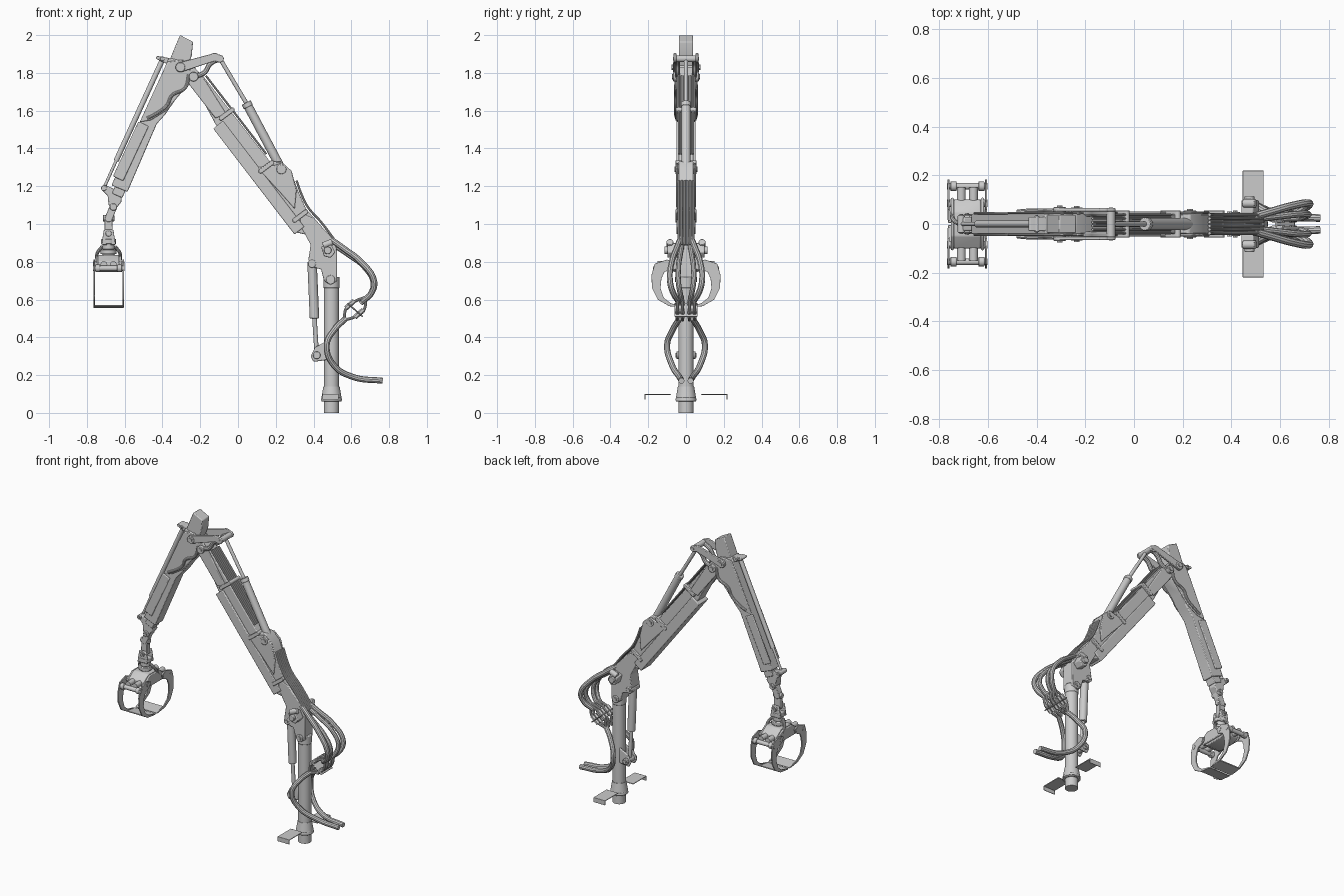
import bpy, bmesh, math
from mathutils import Vector


def finish(name, bm, bevel=0.0):
    bmesh.ops.recalc_face_normals(bm, faces=bm.faces)
    me = bpy.data.meshes.new(name)
    bm.to_mesh(me)
    bm.free()
    ob = bpy.data.objects.new(name, me)
    bpy.context.collection.objects.link(ob)
    if bevel:
        m = ob.modifiers.new("bevel", 'BEVEL')
        m.width, m.segments, m.limit_method = bevel, 2, 'ANGLE'
    return ob


def prism(name, pts, w, c=0.0, axis='y', bevel=0.005):
    """Extrude a side profile by +-w about c along the axis."""
    bm = bmesh.new()
    put = (lambda u, v, t: (u, t, v)) if axis == 'y' else (lambda u, v, t: (t, u, v))
    a = [bm.verts.new(put(u, v, c - w)) for u, v in pts]
    b = [bm.verts.new(put(u, v, c + w)) for u, v in pts]
    bm.faces.new(a)
    bm.faces.new(b[::-1])
    for i in range(len(pts)):
        j = (i + 1) % len(pts)
        bm.faces.new((a[i], a[j], b[j], b[i]))
    return finish(name, bm, bevel)


def tube(name, a, b, r, r2=None, seg=24, bevel=0.0):
    a, b = Vector(a), Vector(b)
    bm = bmesh.new()
    bmesh.ops.create_cone(bm, cap_ends=True, segments=seg, radius1=r,
                          radius2=r if r2 is None else r2, depth=(b - a).length)
    q = (b - a).to_track_quat('Z', 'Y')
    for v in bm.verts:
        v.co = q @ v.co + (a + b) / 2
    return finish(name, bm, bevel)


def pin(name, x, z, w, r):
    tube(name, (x, -w, z), (x, w, z), r, bevel=0.003)
    tube(name + "_core", (x, -w - .006, z), (x, w + .006, z), r * .55, seg=6)


def link(name, a, b, ra, rb, w, c=0.0):
    """Plate with two rounded ends."""
    ang = math.atan2(b[1] - a[1], b[0] - a[0])
    pts = []
    for (x, z), r, s in ((b, rb, -1), (a, ra, 1)):
        for i in range(9):
            t = ang + s * math.pi / 2 + math.pi * i / 8
            pts.append((x + r * math.cos(t), z + r * math.sin(t)))
    return prism(name, pts, w, c, bevel=0.003)


def hose(name, pts, r):
    cu = bpy.data.curves.new(name, 'CURVE')
    cu.dimensions, cu.bevel_depth, cu.bevel_resolution = '3D', r, 3
    cu.resolution_u, cu.use_fill_caps = 8, True
    sp = cu.splines.new('BEZIER')
    sp.bezier_points.add(len(pts) - 1)
    for p, co in zip(sp.bezier_points, pts):
        p.co = co
        p.handle_left_type = p.handle_right_type = 'AUTO'
    tmp = bpy.data.objects.new(name + "_tmp", cu)
    bpy.context.collection.objects.link(tmp)
    me = bpy.data.meshes.new_from_object(tmp.evaluated_get(bpy.context.evaluated_depsgraph_get()))
    bpy.data.objects.remove(tmp)
    ob = bpy.data.objects.new(name, me)
    bpy.context.collection.objects.link(ob)
    return ob


def box_between(name, a, b, h, w, c=0.0):
    """Beam of side height 2h and depth 2w from a to b in the xz plane."""
    d = Vector((b[0] - a[0], b[1] - a[1])).normalized()
    n = Vector((-d.y, d.x)) * h
    return prism(name, [(p[0] + s * n.x, p[1] + s * n.y)
                        for p, s in ((a, 1), (b, 1), (b, -1), (a, -1))], w, c)


# Column, collar and foot plates
CX = .495
tube("column", (CX, 0, 0), (CX, 0, .69), .040, seg=32)
tube("collar_skirt", (CX, 0, .065), (CX, 0, .14), .056, .043, seg=32)
tube("collar_ring", (CX, 0, .06), (CX, 0, .085), .054, bevel=.004)
tube("column_head", (CX, 0, .66), (CX, 0, .72), .043, bevel=.006)
for s in (-1, 1):
    prism("foot_plate", [(s * .08, .096), (s * .215, .096), (s * .215, .07),
                         (s * .219, .07), (s * .219, .101), (s * .08, .101)], .043, .49, 'x', .001)
    # Lift cylinder bracket on column
    prism("column_bracket", [(.40, .27), (.385, .30), (.41, .35), (.47, .38), (.47, .28)], .007, s * .03)
pin("lift_pin_low", .417, .305, .05, .02)

# Lift cylinder
tube("lift_barrel", (.392, 0, .80), (.405, 0, .50), .025, bevel=.004)
tube("lift_rod", (.405, 0, .50), (.417, 0, .305), .012)
pin("lift_pin_high", .392, .79, .045, .022)

# Main boom
prism("boom", [(-.24, 1.83), (-.19, 1.79), (.17, 1.33), (.23, 1.33), (.28, 1.28), (.32, 1.17),
               (.36, 1.08), (.51, .91), (.31, .955), (-.12, 1.53), (-.19, 1.66), (-.27, 1.75),
               (-.28, 1.80)], .041)
box_between("boom_trough", (-.105, 1.525), (.325, .965), .033, .051)
prism("boom_root", [(.33, 1.06), (.40, 1.03), (.515, .91), (.525, .85), (.525, .70), (.49, .675),
                    (.455, .70), (.44, .76), (.40, .77), (.372, .81), (.385, .89), (.33, .99)], .044)
for s in (-1, 1):
    prism("boom_bracket_plate", [(.10, 1.30), (.19, 1.31), (.235, 1.325), (.285, 1.28), (.31, 1.18),
                                 (.30, 1.08), (.22, 1.17)], .005, s * .047)
    prism("boom_tip_plate", [(-.28, 1.80), (-.23, 1.83), (-.18, 1.77), (-.06, 1.58), (-.12, 1.56),
                             (-.26, 1.74)], .005, s * .045)
    prism("root_valve", [(.44, .88), (.49, .90), (.515, .85), (.49, .82), (.455, .83)], .028, s * .07)
    tube("valve_port", (.45, s * .085, .885), (.50, s * .085, .905), .018, bevel=.004)
    tube("valve_cap", (.475, s * .095, .86), (.475, s * .115, .86), .02, bevel=.003)
pin("root_pin", .49, .705, .052, .024)
for x, z in ((-.09, 1.56), (.12, 1.28), (.30, 1.02)):
    link("boom_clamp", (x, z), (x + .06, z + .045), .012, .012, .056)
for i in range(6):
    y = -.038 + .0152 * i
    hose("pipe_low", [(.53, y, .89), (.44, y, 1.01), (.37, y, 1.09), (.335, y, 1.16), (.31, y, 1.23)], .0065)
    tube("pipe_high", (.15, y, 1.37), (-.17, y, 1.785), .0055, seg=10)

# Elbow cylinder and linkage
K, E1, E2, E3 = (.23, 1.29), (-.305, 1.83), (-.235, 1.78), (-.095, 1.875)
tube("elbow_barrel", (K[0], 0, K[1]), (.05, 0, 1.63), .024, bevel=.004)
tube("elbow_gland", (.055, 0, 1.62), (.043, 0, 1.643), .027, bevel=.003)
tube("elbow_rod", (.05, 0, 1.63), (E3[0], 0, E3[1]), .011)
pin("elbow_pin_low", *K, .056, .026)
for (x, z), w in ((E1, .07), (E2, .068), (E3, .062)):
    pin("elbow_pin", x, z, w, .025 if x < -.2 else .018)
for s in (-1, 1):
    link("elbow_link_top", E1, (-.12, 1.885), .026, .02, .007, s * .058)
    link("elbow_link_end", (-.13, 1.885), E3, .02, .02, .007, s * .058)
    hose("elbow_link_low", [(E2[0], s * .045, E2[1]), (-.18, s * .045, 1.80),
                            (-.145, s * .045, 1.85), (E3[0], s * .045, E3[1])], .014)

# Outer arm
prism("arm_tail", [(-.307, 2.0), (-.238, 1.965), (-.245, 1.89), (-.29, 1.78), (-.38, 1.82),
                   (-.345, 1.91)], .038)
prism("arm_sleeve", [(-.365, 1.88), (-.28, 1.86), (-.25, 1.82), (-.26, 1.74), (-.33, 1.66),
                     (-.385, 1.58), (-.43, 1.53), (-.585, 1.17), (-.67, 1.205), (-.405, 1.79)], .042)
box_between("arm_inner_beam", (-.55, 1.35), (-.64, 1.15), .03, .034)
for s in (-1, 1):
    prism("arm_side_plate", [(-.37, 1.86), (-.29, 1.87), (-.25, 1.82), (-.27, 1.73), (-.38, 1.60),
                             (-.46, 1.55), (-.52, 1.54), (-.41, 1.78)], .005, s * .045)
    box_between("arm_side_panel", (-.50, 1.53), (-.635, 1.24), .03, .005, s * .044)
    hose("arm_pipe", [(-.48, s * .05, 1.56), (-.44, s * .054, 1.58), (-.375, s * .054, 1.63),
                      (-.35, s * .054, 1.68), (-.28, s * .054, 1.72), (-.26, s * .05, 1.79)], .009)
tube("extension_barrel", (-.40, 0, 1.87), (-.645, 0, 1.335), .014)
tube("extension_rod", (-.645, 0, 1.335), (-.71, 0, 1.19), .008)
link("extension_lug", (-.425, 1.88), (-.36, 1.86), .009, .018, .028)
pin("extension_pin", -.40, 1.875, .032, .012)
prism("arm_tip", [(-.725, 1.185), (-.70, 1.205), (-.62, 1.17), (-.615, 1.12), (-.655, 1.07),
                  (-.685, 1.10), (-.69, 1.15)], .028)
pin("tip_pin", -.71, 1.19, .036, .015)

# Swing links and rotator
GX = -.685
pin("hanger_pin", -.66, 1.09, .036, .019)
link("hanger_link", (-.66, 1.09), (GX, 1.03), .02, .02, .02)
tube("hanger_cross_pin", (GX - .03, 0, 1.03), (GX + .03, 0, 1.03), .017, bevel=.003)
link("hanger_low_link", (GX, 1.03), (GX, .955), .02, .022, .018)
for s in (-1, 1):
    prism("rotator_yoke", [(GX - .025, .97), (GX + .025, .97), (GX + .038, .89), (GX - .038, .89)],
          .007, s * .028)
pin("rotator_pin", GX, .95, .04, .016)
for z0, z1, r in ((.895, .92, .04), (.865, .895, .032), (.84, .865, .042), (.79, .84, .035)):
    tube("rotator", (GX, 0, z0), (GX, 0, z1), r, bevel=.003)

# Grapple frame
prism("grapple_frame", [(-.10, .80), (-.05, .835), (.05, .835), (.10, .80), (.10, .765),
                        (.06, .745), (-.06, .745), (-.10, .765)], .055, GX, 'x')
for s in (-1, 1):
    prism("frame_end_plate", [(-.11, .79), (-.05, .83), (.05, .83), (.11, .79), (.09, .755),
                              (-.09, .755)], .006, GX + s * .062, 'x')
    tube("grapple_cylinder", (GX + s * .025, -.15, .785), (GX + s * .025, .15, .785), .018)
    hose("grapple_hose", [(GX + s * .035, 0, .88), (GX + s * .06, .02, .845),
                          (GX + s * .06, .05, .80)], .009)

# Grapple claws
claw = [(.06, .795), (.10, .812), (.165, .79), (.183, .73), (.18, .66), (.15, .60), (.09, .566),
        (.015, .557), (.015, .564), (.08, .58), (.118, .61), (.135, .66), (.13, .71), (.115, .745), (.07, .765)]
for s in (-1, 1):
    for e in (-1, 1):
        prism("claw_plate", [(s * y, z) for y, z in claw], .004, GX + e * .077, 'x', .001)
    for y, z, r in ((.155, .765, .014), (.085, .785, .016)):
        tube("claw_crossbar", (GX - .083, s * y, z), (GX + .083, s * y, z), r)
    for e in (-1, 1):
        tube("claw_boss", (GX + e * .045, s * .155, .765), (GX + e * .07, s * .155, .765), .02, bevel=.003)
    prism("claw_tip", [(s * .005, .556), (s * .09, .565), (s * .09, .572), (s * .005, .561)],
          .079, GX, 'x', .001)

# Hoses at the column with their couplings
for s in (-1, 1):
    hose("hose_upper_outer", [(.49, s * .03, .92), (.56, s * .05, .87), (.65, s * .075, .80),
                              (.72, s * .085, .70), (.71, s * .07, .64), (.66, s * .04, .59)], .016)
    hose("hose_upper_inner", [(.49, s * .02, .90), (.58, s * .03, .84), (.67, s * .04, .77),
                              (.715, s * .04, .69), (.70, s * .03, .63), (.65, s * .02, .58)], .014)
    hose("hose_lower", [(.57, s * .035, .50), (.51, s * .07, .44), (.47, s * .10, .36),
                        (.505, s * .075, .255), (.61, s * .035, .19), (.765, s * .024, .17)], .016)
    for y in (.018, .045):
        for k in (-.03, .03):
            hose("coupling_loop", [(.68, s * y, .615), (.64 + k * .8, s * y, .565 - k * .8),
                                   (.60 + k * .8, s * y, .535 - k * .8), (.56, s * y, .49)], .008)
            tube("coupling", (.64 + k * .8, s * y, .57 - k * .8), (.595 + k * .8, s * y, .53 - k * .8),
                 .013, seg=6)
box_between("coupling_plate", (.58, .58), (.66, .51), .004, .062)

# Smooth shading with sharp edges kept
bpy.ops.object.select_all(action='SELECT')
bpy.context.view_layer.objects.active = bpy.context.collection.objects[0]
bpy.ops.object.shade_smooth_by_angle(angle=math.radians(35))
